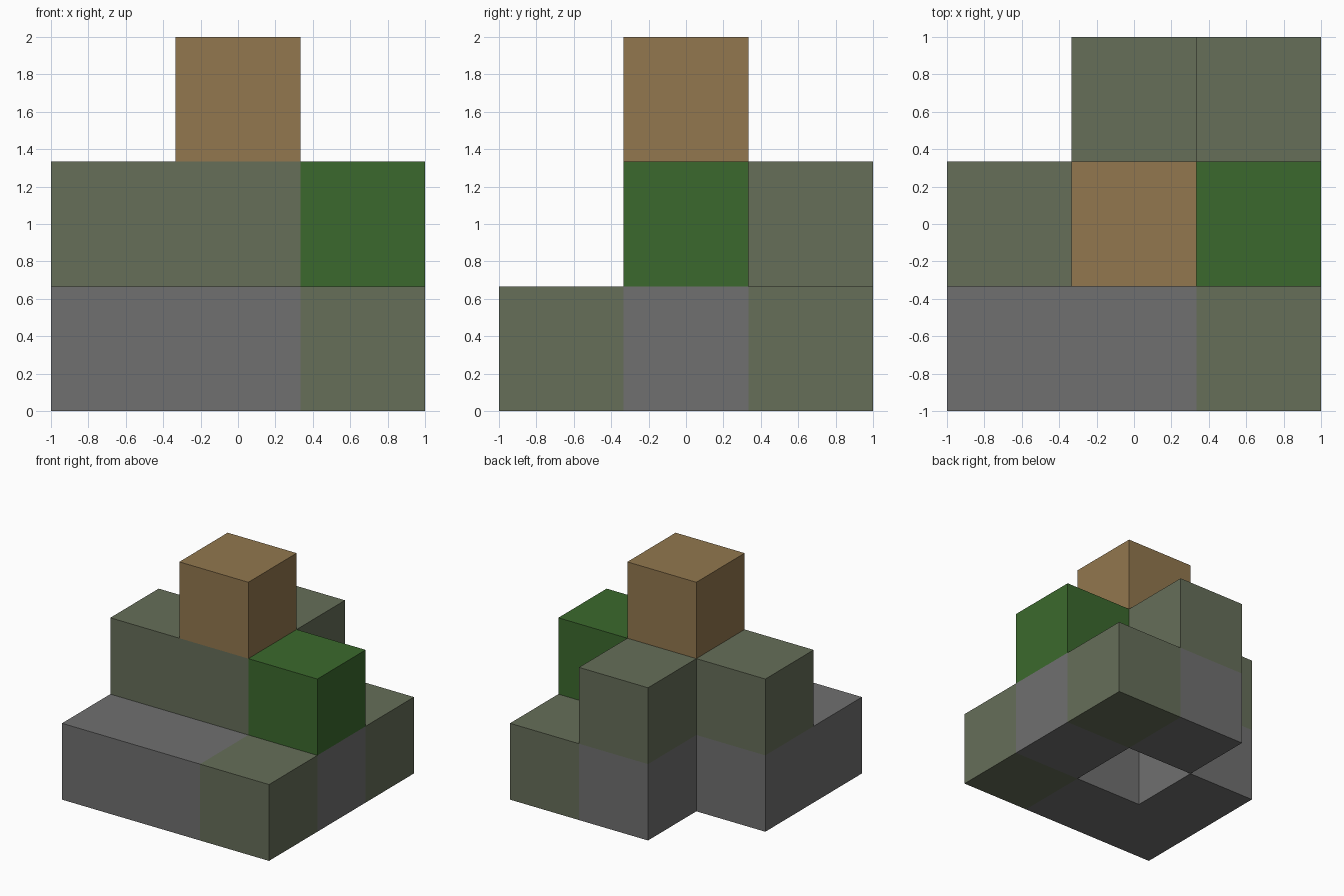
import bpy
import bmesh
from mathutils import Vector

if "Cube" in bpy.data.objects:
    bpy.data.objects.remove(bpy.data.objects["Cube"], do_unlink=True)

SIZE = 2 / 3  # edge of one block


def make_material(name, rgb):
    """Flat material from 0-255 display values, stored as linear."""
    linear = [((c / 255 + 0.055) / 1.055) ** 2.4 for c in rgb]
    mat = bpy.data.materials.new(name)
    mat.use_nodes = True
    mat.diffuse_color = (*linear, 1)
    bsdf = next(n for n in mat.node_tree.nodes if n.type == "BSDF_PRINCIPLED")
    bsdf.inputs["Base Color"].default_value = (*linear, 1)
    bsdf.inputs["Roughness"].default_value = 0.9
    return mat


stone = make_material("stone grey", (112, 112, 112))
moss = make_material("mossy grey", (102, 110, 89))
leaf = make_material("leaf green", (59, 105, 45))
wood = make_material("wood brown", (146, 119, 78))

# Parts as block cells: x and y run -1..1, z is the layer.
# The base layer is open at its centre and at the back corner on the -x side.
PARTS = {
    "base_stone_blocks": (stone, [(-1, -1, 0), (0, -1, 0), (-1, 0, 0), (1, 0, 0), (0, 1, 0)]),
    "base_front_mossy_block": (moss, [(1, -1, 0)]),
    "base_back_mossy_block": (moss, [(1, 1, 0)]),
    "middle_mossy_blocks": (moss, [(-1, 0, 1), (0, 0, 1), (0, 1, 1)]),
    "middle_leaf_block": (leaf, [(1, 0, 1)]),
    "top_wood_block": (wood, [(0, 0, 2)]),
}
FILLED = {cell for _, cells in PARTS.values() for cell in cells}


def build_part(name, mat, cells):
    """Cubes on the cells, without the faces that touch another block."""
    bm = bmesh.new()
    for cell in cells:
        centre = Vector(cell) * SIZE + Vector((0, 0, SIZE / 2))
        verts = bmesh.ops.create_cube(bm, size=SIZE)["verts"]
        faces = {f for v in verts for f in v.link_faces}
        bm.normal_update()
        hidden = [f for f in faces
                  if tuple(round(c + n) for c, n in zip(cell, f.normal)) in FILLED]
        bmesh.ops.translate(bm, verts=verts, vec=centre)
        bmesh.ops.delete(bm, geom=hidden, context="FACES_ONLY")
    bmesh.ops.remove_doubles(bm, verts=bm.verts, dist=0.001)
    mesh = bpy.data.meshes.new(name)
    bm.to_mesh(mesh)
    bm.free()
    mesh.materials.append(mat)
    obj = bpy.data.objects.new(name, mesh)
    bpy.context.collection.objects.link(obj)


for part_name, (material, part_cells) in PARTS.items():
    build_part(part_name, material, part_cells)
